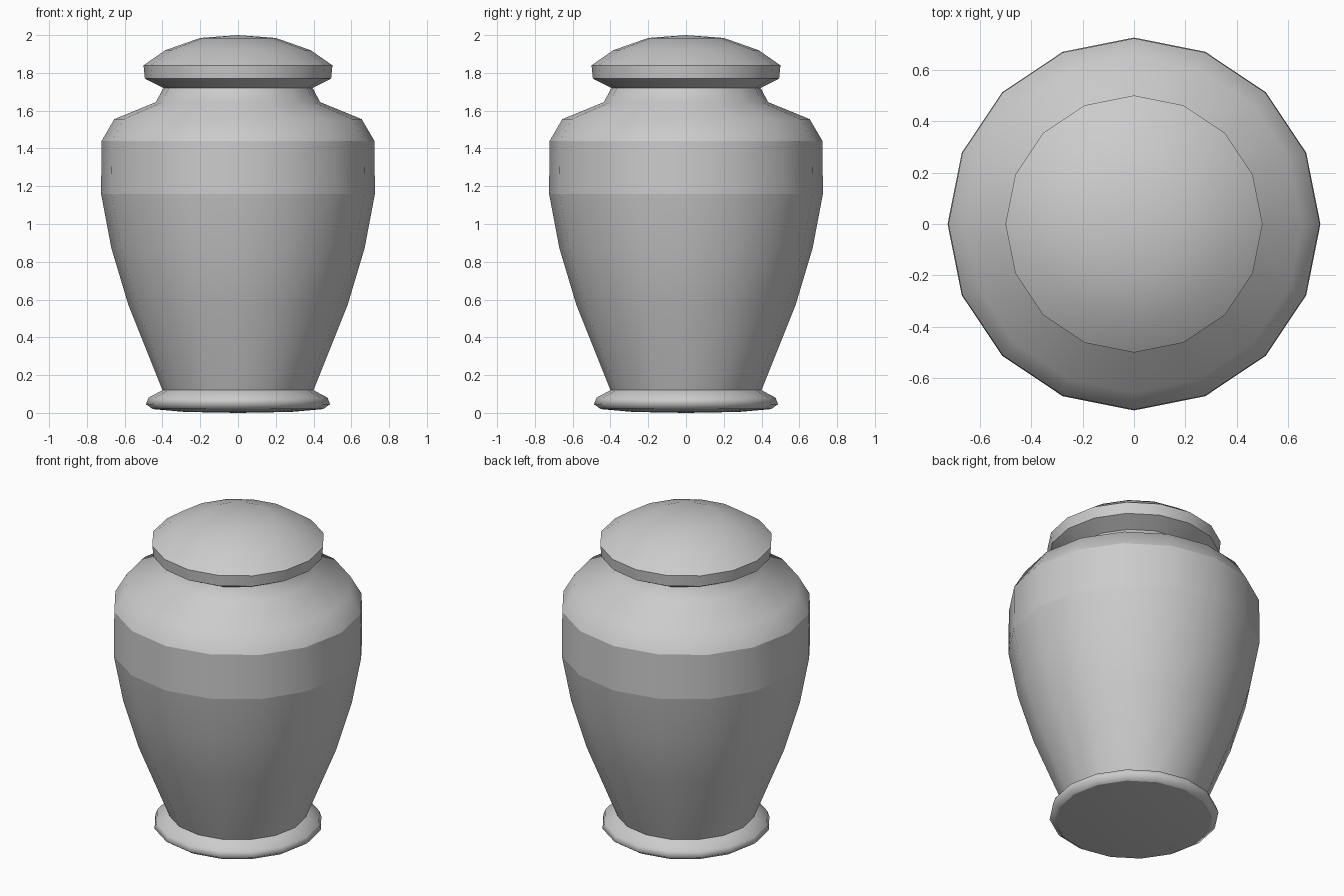
import bpy, bmesh
from math import cos, sin, tau

SIDES = 16

cube = bpy.data.objects.get("Cube")
if cube:
    bpy.data.objects.remove(cube, do_unlink=True)

grey = bpy.data.materials.new("plain_grey")
grey.use_nodes = True
grey.diffuse_color = (0.6, 0.6, 0.6, 1)
grey.node_tree.nodes["Principled BSDF"].inputs["Base Color"].default_value = (0.6, 0.6, 0.6, 1)


def lathe(name, profile, creases):
    """Turn (radius, z) points around z; rings at the crease heights stay sharp."""
    bm = bmesh.new()
    rings = []
    for r, z in profile:
        if r == 0:
            rings.append([bm.verts.new((0, 0, z))] * SIDES)
        else:
            rings.append([bm.verts.new((r * cos(tau * i / SIDES), r * sin(tau * i / SIDES), z))
                          for i in range(SIDES)])
    for low, high in zip(rings, rings[1:]):
        for i in range(SIDES):
            j = (i + 1) % SIDES
            corners = dict.fromkeys((low[i], low[j], high[j], high[i]))
            bm.faces.new(list(corners)).smooth = True
    for edge in bm.edges:
        a, b = (v.co.z for v in edge.verts)
        if abs(a - b) < 1e-5 and any(abs(a - z) < 1e-4 for z in creases):
            edge.smooth = False
    bmesh.ops.recalc_face_normals(bm, faces=bm.faces)
    mesh = bpy.data.meshes.new(name)
    bm.to_mesh(mesh)
    bm.free()
    mesh.materials.append(grey)
    obj = bpy.data.objects.new(name, mesh)
    bpy.context.collection.objects.link(obj)
    return obj


# Foot: rounded ring with a nearly flat underside
lathe("foot", [(0, 0), (0.28, 0.005), (0.45, 0.02), (0.487, 0.045), (0.475, 0.08), (0.4, 0.12)],
      [0.02, 0.12])

# Body: tapered belly, straight band, shoulder and neck
lathe("body", [(0.4, 0.12), (0.58, 0.57), (0.67, 0.87), (0.725, 1.16), (0.722, 1.44),
               (0.655, 1.555), (0.435, 1.645), (0.395, 1.72)], [1.16, 1.44])

# Lid: flared underside, upright rim and domed top
lathe("lid", [(0.395, 1.72), (0.493, 1.77), (0.5, 1.84), (0.385, 1.92), (0.2, 1.985), (0, 2.0)],
      [1.77, 1.84])
